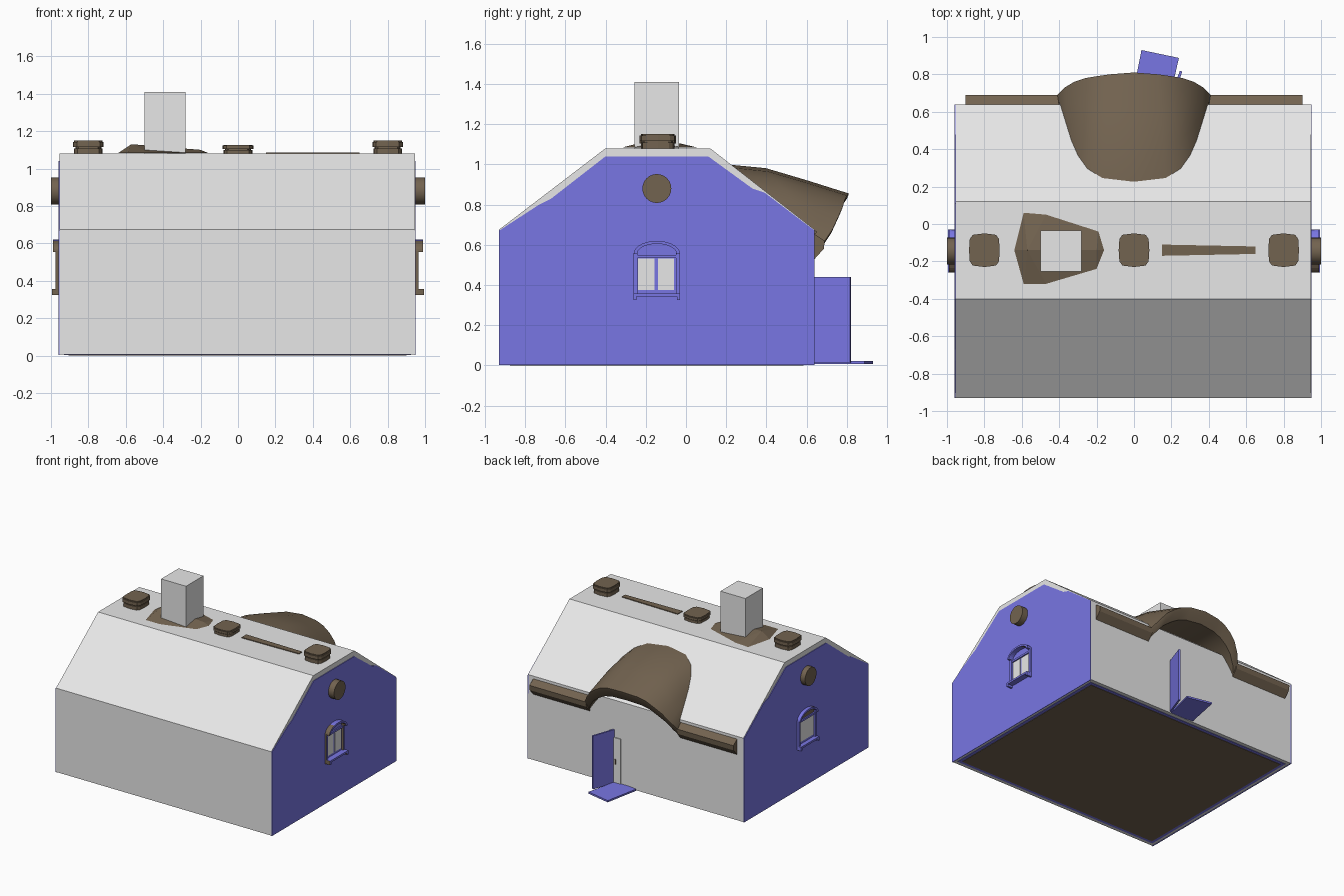
import bpy, bmesh, math
from mathutils import Vector

if "Cube" in bpy.data.objects:
    bpy.data.objects.remove(bpy.data.objects["Cube"])

def material(name, rgb):
    m = bpy.data.materials.new(name)
    m.diffuse_color = (*rgb, 1)
    m.use_nodes = True
    m.node_tree.nodes["Principled BSDF"].inputs["Base Color"].default_value = m.diffuse_color
    return m

GREY = material("pale_grey", (0.8, 0.8, 0.8))
BLUE = material("violet_blue", (0.19, 0.18, 0.77))
BROWN = material("thatch_brown", (0.17, 0.125, 0.08))

def finish(name, bm, *mats, smooth=False):
    bmesh.ops.recalc_face_normals(bm, faces=bm.faces)
    me = bpy.data.meshes.new(name)
    bm.to_mesh(me)
    bm.free()
    for m in mats:
        me.materials.append(m)
    ob = bpy.data.objects.new(name, me)
    bpy.context.collection.objects.link(ob)
    if smooth:
        bpy.ops.object.select_all(action='DESELECT')
        ob.select_set(True)
        bpy.context.view_layer.objects.active = ob
        bpy.ops.object.shade_smooth_by_angle(angle=math.radians(35))
    return ob

def add_prism(bm, pts, axis, lo, hi):
    """Extrude a 2D outline along x (pts are y,z) or z (pts are x,y)."""
    place = (lambda p, d: (d, p[0], p[1])) if axis == 'x' else (lambda p, d: (p[0], p[1], d))
    a = [bm.verts.new(place(p, lo)) for p in pts]
    b = [bm.verts.new(place(p, hi)) for p in pts]
    bm.faces.new(a)
    bm.faces.new(b)
    for i in range(len(pts)):
        j = (i + 1) % len(pts)
        bm.faces.new((a[i], a[j], b[j], b[i]))

def prism(name, pts, axis, lo, hi, mat, smooth=False):
    bm = bmesh.new()
    add_prism(bm, pts, axis, lo, hi)
    return finish(name, bm, mat, smooth=smooth)

def rect(a0, a1, b0, b1):
    return [(a0, b0), (a1, b0), (a1, b1), (a0, b1)]

# House body with flat-topped roof
prism("house_body", [(-.93, .006), (-.93, .675), (-.40, 1.08), (.12, 1.08), (.64, .675), (.64, .006)],
      'x', -.955, .945, GREY)

# Floor seen from below, with a thin blue border
prism("floor_border", rect(-.93, .925, -.90, .61), 'z', .003, .008, BLUE)
prism("floor", rect(-.905, .90, -.875, .585), 'z', 0, .008, BROWN)

# Gable panels, beams and windows on both ends
CY = -.145
gable = [(-.93, .003), (-.93, .67), (-.73, .80), (-.67, .83), (-.40, 1.04), (.11, 1.04),
         (.33, .88), (.39, .86), (.64, .67), (.64, .003)]

def arc(w, h, z, n=14):
    return [(CY + w * math.cos(math.pi * i / n), z + h * math.sin(math.pi * i / n)) for i in range(n + 1)]

for side, s, face in (("right", 1, .95), ("left", -1, .96)):
    prism(side + "_gable_panel", gable, 'x', s * (face - .006), s * face, BLUE)
    disc = [(CY + .072 * math.cos(math.tau * i / 24), .88 + .072 * math.sin(math.tau * i / 24)) for i in range(24)]
    prism(side + "_ridge_beam", disc, 'x', s * (face - .02), s * 1.0, BROWN, True)
    # window frame: jambs, rails, sill, brackets and arched hood
    bm = bmesh.new()
    for k in (-1, 1):
        y = sorted((CY + k * .115, CY + k * .096))
        add_prism(bm, rect(*y, .355, .56), 'x', s * (face - .003), s * (face + .015))
        y = sorted((CY + k * .115, CY + k * .10))
        add_prism(bm, rect(*y, .325, .345), 'x', s * (face - .003), s * .995)
    add_prism(bm, rect(CY - .115, CY + .115, .342, .357), 'x', s * (face - .003), s * .995)
    add_prism(bm, rect(CY - .10, CY + .10, .535, .55), 'x', s * (face - .003), s * (face + .01))
    add_prism(bm, arc(.115, .065, .555) + arc(.098, .050, .555)[::-1], 'x', s * (face - .003), s * .988)
    bmesh.ops.recalc_face_normals(bm, faces=bm.faces)
    for f in bm.faces:
        f.material_index = 1 if f.normal.y < -.3 else 0
    finish(side + "_window_frame", bm, BLUE, BROWN)
    # panes
    if s > 0:
        panes = [(-.238, -.157), (-.138, -.06)]
    else:
        panes = [(-.235, -.055)]
        prism("left_window_arch_fill", arc(.098, .05, .555), 'x', -.958, -.963, BROWN)
    for i, (y0, y1) in enumerate(panes):
        prism(f"{side}_window_pane_{i}", rect(y0, y1, .375, .532), 'x', s * (face - .003), s * (face + .003), GREY)

# Chimney and sloped flashing around it
prism("chimney", rect(-.50, -.28, -.255, -.035), 'z', 1.05, 1.41, GREY)
bm = bmesh.new()
edge = [(-.64, -.14), (-.59, .06), (-.47, .05), (-.19, -.04), (-.16, -.14), (-.20, -.24), (-.47, -.32), (-.59, -.32)]
ring = [bm.verts.new((x, y, 1.083)) for x, y in edge]
r0, r1 = bm.verts.new((-.57, -.14, 1.13)), bm.verts.new((-.20, -.14, 1.10))
for i in range(8):
    j = (i + 1) % 8
    near = lambda k: r0 if k in (0, 1, 7, 2, 6) else r1
    a, b = near(i), near(j)
    bm.faces.new((ring[i], ring[j], b) if a == b else (ring[i], ring[j], b, a))
bm.faces.new(ring[::-1])
finish("chimney_flashing", bm, BROWN)

# Bundled ridge caps: base, neck and wider top
quarter = [(.082, 0), (.078, .06), (.062, .082), (0, .09)]
outline = (quarter + [(-x, y) for x, y in quarter[-2::-1]]
           + [(-x, -y) for x, y in quarter[1:]] + [(x, -y) for x, y in quarter[-2:0:-1]])
for name, cx, h in (("left", -.80, .07), ("middle", 0, .047), ("right", .80, .07)):
    bm = bmesh.new()
    for k, z0, z1 in ((.93, -.01, .40), (.84, .40, .52), (1, .52, .9), (.93, .9, 1)):
        add_prism(bm, [(cx + k * x, -.14 + k * y) for x, y in outline], 'z', 1.08 + h * z0, 1.08 + h * z1)
    finish(name + "_ridge_cap", bm, BROWN)
prism("ridge_pole", [(.15, -.17), (.65, -.16), (.65, -.12), (.15, -.11)], 'z', 1.07, 1.086, BROWN)

# Swept thatch hood over the door: loft from roof line to front rim, then under
def roof_z(y):
    return 1.08 - (y - .12) * .405 / .52

half = [  # rim x, y, z and root x, y
    (0, .81, .855, 0, .22), (.13, .80, .845, .17, .24), (.20, .79, .825, .25, .29),
    (.26, .78, .79, .30, .36), (.32, .76, .745, .335, .44), (.37, .73, .68, .36, .52),
    (.41, .69, .62, .40, .65)]
cols = [(-a, b, c, -d, e) for a, b, c, d, e in half[:0:-1]] + half
bm = bmesh.new()
grid = []
for x, y, z, rx, ry in cols:
    root, rim = Vector((rx, ry, roof_z(ry) - .004)), Vector((x, y, z))
    bulge = 1 - (x / .41) ** 2
    col = [root]
    for t, up in ((.3, .026), (.65, .015)):
        col.append(root.lerp(rim, t) + Vector((0, 0, up * bulge)))
    col += [rim, rim - Vector((0, .008, .022)), rim - Vector((0, .05, .085)),
            Vector((x, .48, z - .085))]
    grid.append([bm.verts.new(p) for p in col])
for a, b in zip(grid, grid[1:]):
    for i in range(len(a) - 1):
        bm.faces.new((a[i], a[i + 1], b[i + 1], b[i]))
for c in (grid[0], grid[-1]):
    bm.faces.new(c)
finish("door_hood", bm, BROWN, smooth=True)
for name, s in (("left", -1), ("right", 1)):
    prism(name + "_eave_strip", [(.63, .66), (.69, .62), (.685, .58), (.64, .53), (.63, .53)],
          'x', s * .40, s * .90, BROWN)

# Doorway: open door leaf, inner grey panel with handle, and a leaf lying on the ground
prism("open_door_leaf", [(.18, .63), (.245, .82), (.258, .815), (.193, .63)], 'z', .015, .44, BLUE)
prism("door_panel", rect(.125, .195, .63, .648), 'z', .015, .38, GREY)
prism("door_handle", rect(.165, .173, .64, .654), 'z', .17, .21, BROWN)
prism("ground_board", [(.04, .93), (.24, .888), (.18, .62), (-.015, .65)], 'z', .008, .022, BLUE)
